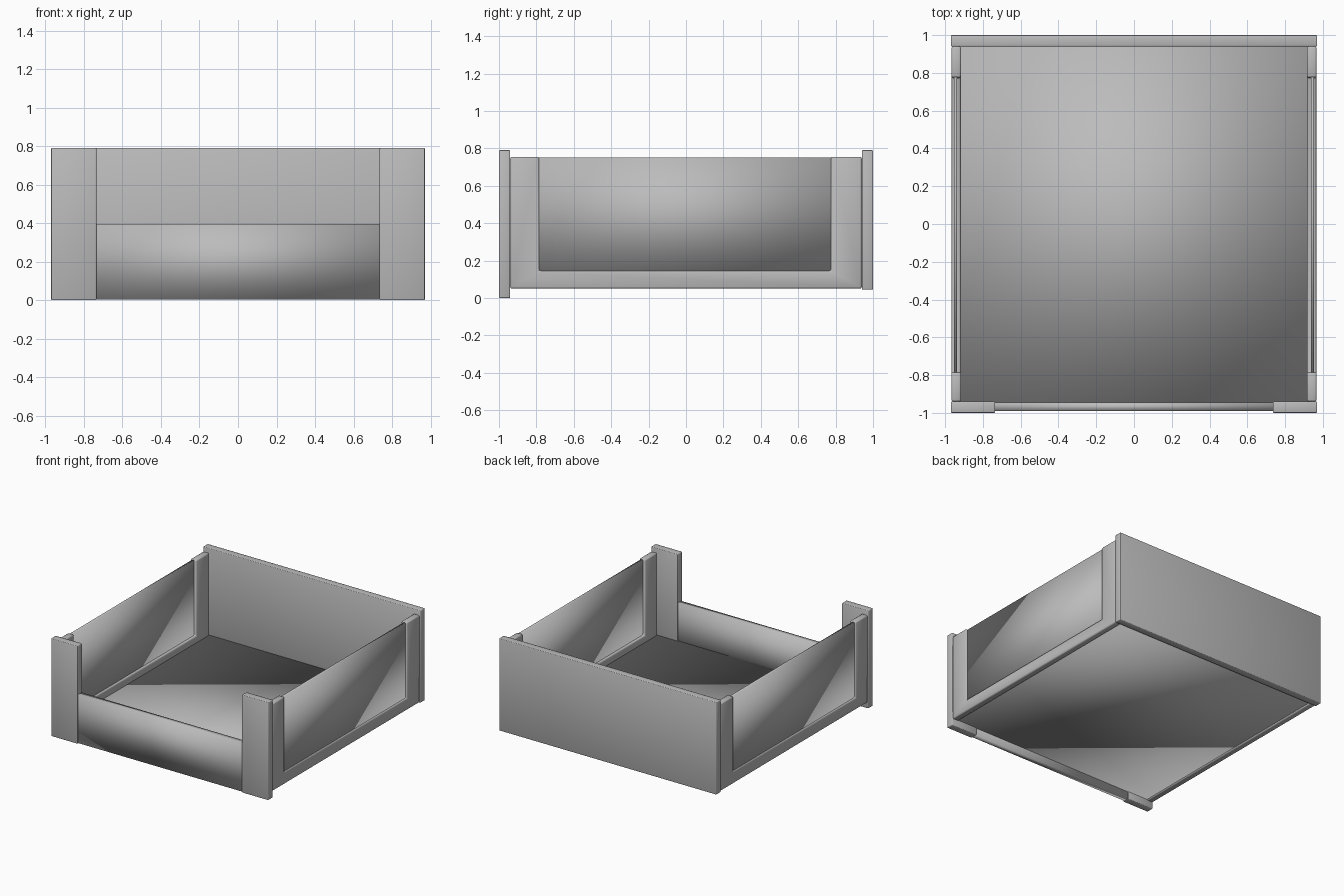
import bpy, bmesh, math

if "Cube" in bpy.data.objects:
    bpy.data.objects.remove(bpy.data.objects["Cube"])

grey = bpy.data.materials.new("grey")
grey.diffuse_color = (0.5, 0.5, 0.5, 1)
grey.use_nodes = True
grey.node_tree.nodes["Principled BSDF"].inputs["Base Color"].default_value = grey.diffuse_color


def finish(bm, name, bevel=0.0):
    """Turn a bmesh into a smooth shaded object with optional rounded edges."""
    bmesh.ops.recalc_face_normals(bm, faces=bm.faces)
    if bevel:
        sharp = [e for e in bm.edges if e.calc_face_angle(0) > math.radians(30)]
        bmesh.ops.bevel(bm, geom=sharp, offset=bevel, segments=2,
                        profile=0.5, affect='EDGES')
    for f in bm.faces:
        f.smooth = True
    mesh = bpy.data.meshes.new(name)
    bm.to_mesh(mesh)
    bm.free()
    mesh.materials.append(grey)
    obj = bpy.data.objects.new(name, mesh)
    bpy.context.collection.objects.link(obj)
    return obj


def box(name, x, y, z, bevel=0.0):
    """Box from (min, max) pairs on each axis."""
    bm = bmesh.new()
    bmesh.ops.create_cube(bm, size=1)
    for v in bm.verts:
        v.co = [sum(r) / 2 + c * (r[1] - r[0]) for c, r in zip(v.co, (x, y, z))]
    return finish(bm, name, bevel)


def side_frame(name, x0, x1):
    """U-shaped frame: bottom rail with an upright at each end."""
    outline = [(-0.94, 0.05), (0.94, 0.05), (0.94, 0.755), (0.775, 0.755),
               (0.775, 0.145), (-0.785, 0.145), (-0.785, 0.755), (-0.94, 0.755)]
    bm = bmesh.new()
    face = bm.faces.new([bm.verts.new((x0, y, z)) for y, z in outline])
    ext = bmesh.ops.extrude_face_region(bm, geom=[face])
    for v in ext["geom"]:
        if isinstance(v, bmesh.types.BMVert):
            v.co.x = x1
    return finish(bm, name, 0.01)


# Tray floor, tall back and low front
box("floor", (-0.93, 0.93), (-0.95, 0.95), (0.06, 0.09))
box("back_panel", (-0.97, 0.97), (0.94, 1.0), (0.045, 0.79), 0.005)
box("front_panel", (-0.74, 0.74), (-0.99, -0.945), (0.003, 0.395))

# Front posts, side frames and thin side panels
for s, side in ((-1, "left"), (1, "right")):
    box(side + "_front_post", sorted((s * 0.735, s * 0.97)), (-1.0, -0.94),
        (0.0, 0.79), 0.005)
    side_frame(side + "_frame", s * 0.915, s * 0.967)
    box(side + "_side_panel", sorted((s * 0.936, s * 0.954)), (-0.80, 0.79),
        (0.13, 0.75))
